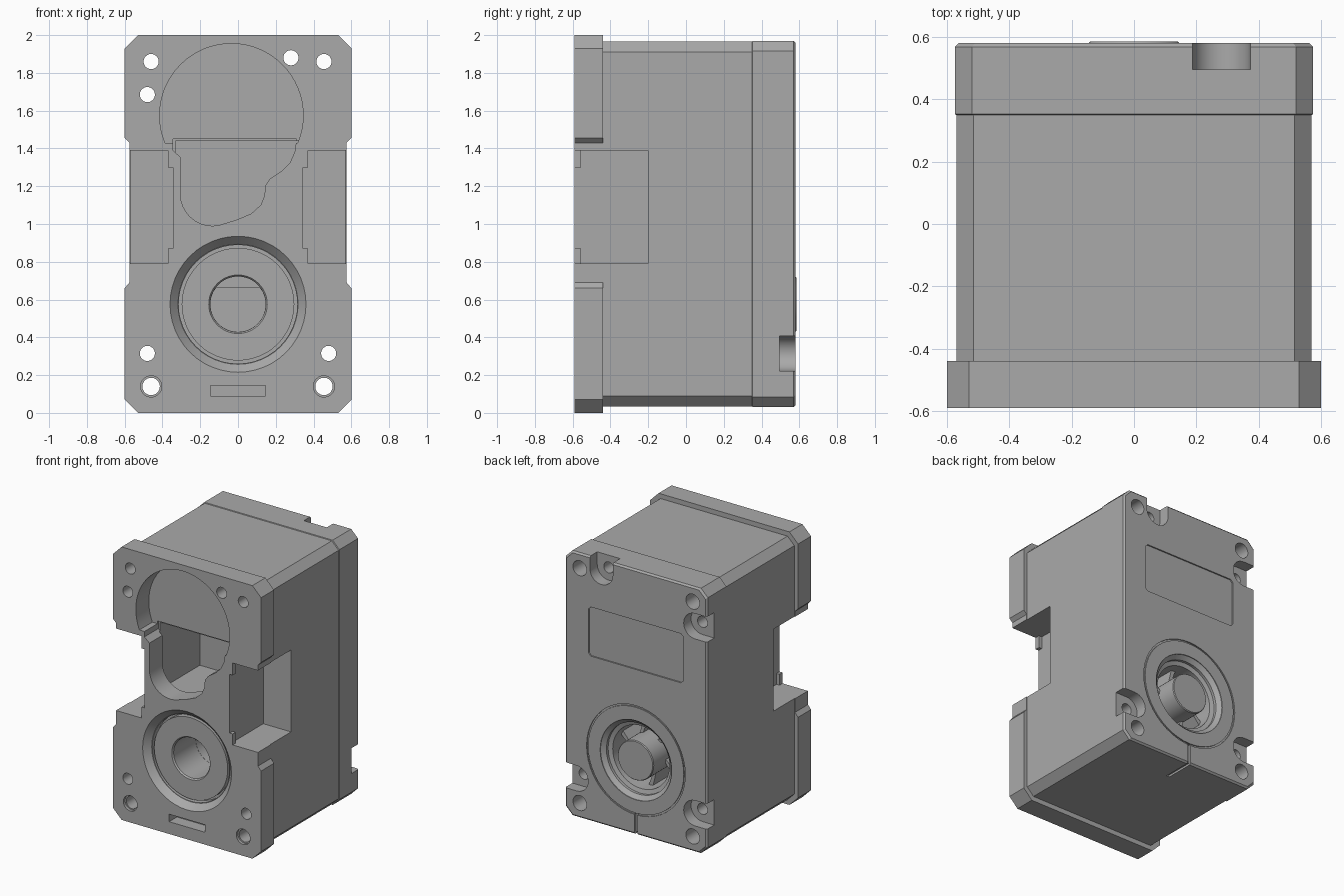
import bpy, bmesh
from math import sin, cos, pi

if "Cube" in bpy.data.objects:
    bpy.data.objects.remove(bpy.data.objects["Cube"], do_unlink=True)

grey = bpy.data.materials.new("housing_grey")
grey.use_nodes = True
grey.diffuse_color = (0.4, 0.4, 0.4, 1)
grey.node_tree.nodes["Principled BSDF"].inputs["Base Color"].default_value = (0.4, 0.4, 0.4, 1)


# Outlines in the x-z plane
def octagon(x, z0, z1, c):
    return [(-x + c, z0), (x - c, z0), (x, z0 + c), (x, z1 - c),
            (x - c, z1), (-x + c, z1), (-x, z1 - c), (-x, z0 + c)]


def rect(x0, x1, z0, z1):
    return [(x0, z0), (x1, z0), (x1, z1), (x0, z1)]


def circle(x, z, r, n=48, top=9):
    return [(x + r * cos(2 * pi * i / n), min(top, z + r * sin(2 * pi * i / n))) for i in range(n)]


def open_slot(x, z, r, a):
    """Half round that runs straight out in direction a."""
    pts = [(x + r * cos(a + pi / 2 + pi * i / 14), z + r * sin(a + pi / 2 + pi * i / 14))
           for i in range(15)]
    far = [(px + 0.3 * cos(a), pz + 0.3 * sin(a)) for px, pz in (pts[-1], pts[0])]
    return pts + far


def loft(name, rings, closed=False):
    """Skin a list of (outline, y) sections; capped, or joined into a tube ring."""
    bm = bmesh.new()
    loops = [[bm.verts.new((x, y, z)) for x, z in outline] for outline, y in rings]
    pairs = list(zip(loops, loops[1:]))
    if closed:
        pairs.append((loops[-1], loops[0]))
    else:
        bm.faces.new(loops[0])
        bm.faces.new(loops[-1])
    for a, b in pairs:
        for i in range(len(a)):
            j = (i + 1) % len(a)
            bm.faces.new((a[i], a[j], b[j], b[i]))
    bmesh.ops.recalc_face_normals(bm, faces=bm.faces)
    mesh = bpy.data.meshes.new(name)
    bm.to_mesh(mesh)
    bm.free()
    mesh.materials.append(grey)
    ob = bpy.data.objects.new(name, mesh)
    bpy.context.collection.objects.link(ob)
    return ob


def prism(name, outline, y0, y1):
    return loft(name, [(outline, y0), (outline, y1)])


def turned(name, x, z, profile, closed=False):
    return loft(name, [(circle(x, z, r), y) for r, y in profile], closed)


def combine(target, tool, operation="DIFFERENCE"):
    mod = target.modifiers.new("cut", "BOOLEAN")
    mod.operation = operation
    mod.solver = "EXACT"
    mod.object = tool
    bpy.context.view_layer.objects.active = target
    bpy.ops.object.modifier_apply(modifier=mod.name)
    bpy.data.objects.remove(tool, do_unlink=True)


def cut(outline, y0, y1):
    combine(housing, prism("cutter", outline, y0, y1))


def cut_turned(x, z, profile, closed=False):
    combine(housing, turned("cutter", x, z, profile, closed))


FRONT, BACK, OUT = -0.59, 0.58, 0.7
HUB = 0.575

# Main body, slightly wider rear cover with a bevelled rim
main, rear = octagon(0.57, 0.035, 1.965, 0.055), octagon(0.575, 0.03, 1.97, 0.055)
housing = loft("housing", [(main, -0.5), (main, 0.35), (rear, 0.353),
                           (rear, 0.568), (octagon(0.563, 0.042, 1.958, 0.052), BACK)])

# Front flange with a narrow waist
half = [(0.53, 0), (0.6, 0.07), (0.6, 0.66), (0.575, 0.69),
        (0.575, 1.43), (0.6, 1.455), (0.6, 1.93), (0.53, 2)]
flange = half + [(-x, z) for x, z in reversed(half)]
combine(housing, prism("flange", flange, FRONT, -0.44), "UNION")

# Side pockets
for s in (-1, 1):
    cut(rect(*sorted((s * 0.345, s * 0.8)), 0.79, 1.39), -OUT, -0.2)

# Round recess, lower window and the chamber behind them
cut([(x, max(z, 1.43)) for x, z in circle(-0.035, 1.575, 0.38, 64) if z > 1.36], -OUT, -0.44)
window = [(-0.345, 1.45), (-0.345, 1.39), (-0.305, 1.355)]
window += [(-0.135 - 0.17 * cos(a * pi / 16), 1.16 - 0.17 * sin(a * pi / 16)) for a in range(10)]
window += [(0, 1.025), (0.07, 1.055), (0.12, 1.1), (0.14, 1.15), (0.145, 1.205), (0.17, 1.24),
           (0.23, 1.28), (0.275, 1.325), (0.3, 1.38), (0.31, 1.45)]
cut(window, -OUT, -0.43)
cut(rect(-0.33, 0.32, 0.95, 1.44), -0.441, 0.03)

# Front hub: tapered seat, thin groove, bore with a flat
cut_turned(0, HUB, [(0.36, -OUT), (0.36, FRONT), (0.318, -0.545)])
cut_turned(0, HUB, [(0.314, -0.56), (0.314, -0.5), (0.298, -0.5), (0.298, -0.56)], True)
cut_turned(0, HUB, [(0.155, -OUT), (0.155, -0.545), (0.147, -0.535), (0.147, -0.28)])
cut(circle(0, HUB, 0.146, top=0.66), -0.3, -0.2)

# Slot under the hub
cut(rect(-0.145, 0.145, 0.09, 0.145), -OUT, -0.5)

# Screw holes: corner holes, then holes ending in rear notches open to the edge
for x, z, r in ((-0.46, 1.86, 0.04), (0.455, 1.86, 0.04), (-0.46, 0.14, 0.046), (0.455, 0.14, 0.046)):
    cut_turned(x, z, [(r, -OUT), (r, OUT)])
    cut_turned(x, z, [(0.055, 0.3), (0.055, OUT)])
    if z < 1:
        cut_turned(x, z, [(0.056, -OUT), (0.056, -0.57)])
for x, z, a in ((0.28, 1.88, pi / 2), (-0.48, 1.685, pi), (-0.48, 0.315, pi), (0.48, 0.315, 0)):
    cut_turned(x, z, [(0.04, -OUT), (0.04, OUT)])
    cut(open_slot(x, z, 0.093, a), 0.495, OUT)

# Rear hub: outer groove, stepped bore and drain notch
cut_turned(0, HUB, [(0.4, 0.6), (0.4, 0.572), (0.388, 0.572), (0.388, 0.6)], True)
cut_turned(0, HUB, [(0.29, 0.6), (0.29, 0.575), (0.26, 0.55), (0.26, 0.53),
                    (0.23, 0.52), (0.23, 0.25)])
cut(rect(-0.012, 0.012, -0.1, 0.185), 0.56, OUT)
cut(rect(-0.012, 0.012, -0.1, 0.045), 0.35, OUT)

# Label recess on the back
cut(octagon(0.385, 1.24, 1.6, 0.02), 0.57, OUT)

# Drive shaft and slanted vanes around it
turned("drive_shaft", 0, HUB, [(0.145, 0.24), (0.145, 0.58), (0.14, 0.586)])
for k in range(6):
    a = k * pi / 3
    vane = [(r * cos(a + t), HUB + r * sin(a + t))
            for r, t in ((0.135, 0), (0.235, 0.35), (0.235, 0.5), (0.135, 0.2))]
    prism("bore_vane", vane, 0.245, 0.44)

# Small tabs at the front corners of the side pockets
for s in (-1, 1):
    for z0, z1 in ((0.79, 0.87), (1.3, 1.39)):
        prism("pocket_tab", rect(*sorted((s * 0.345, s * 0.37)), z0, z1), FRONT, -0.555)

# Smooth round walls, keep edges crisp
for ob in bpy.context.collection.objects:
    if ob.type == "MESH" and grey.name in ob.data.materials:
        bpy.ops.object.select_all(action="DESELECT")
        ob.select_set(True)
        bpy.context.view_layer.objects.active = ob
        bpy.ops.object.shade_smooth_by_angle(angle=pi / 9)
